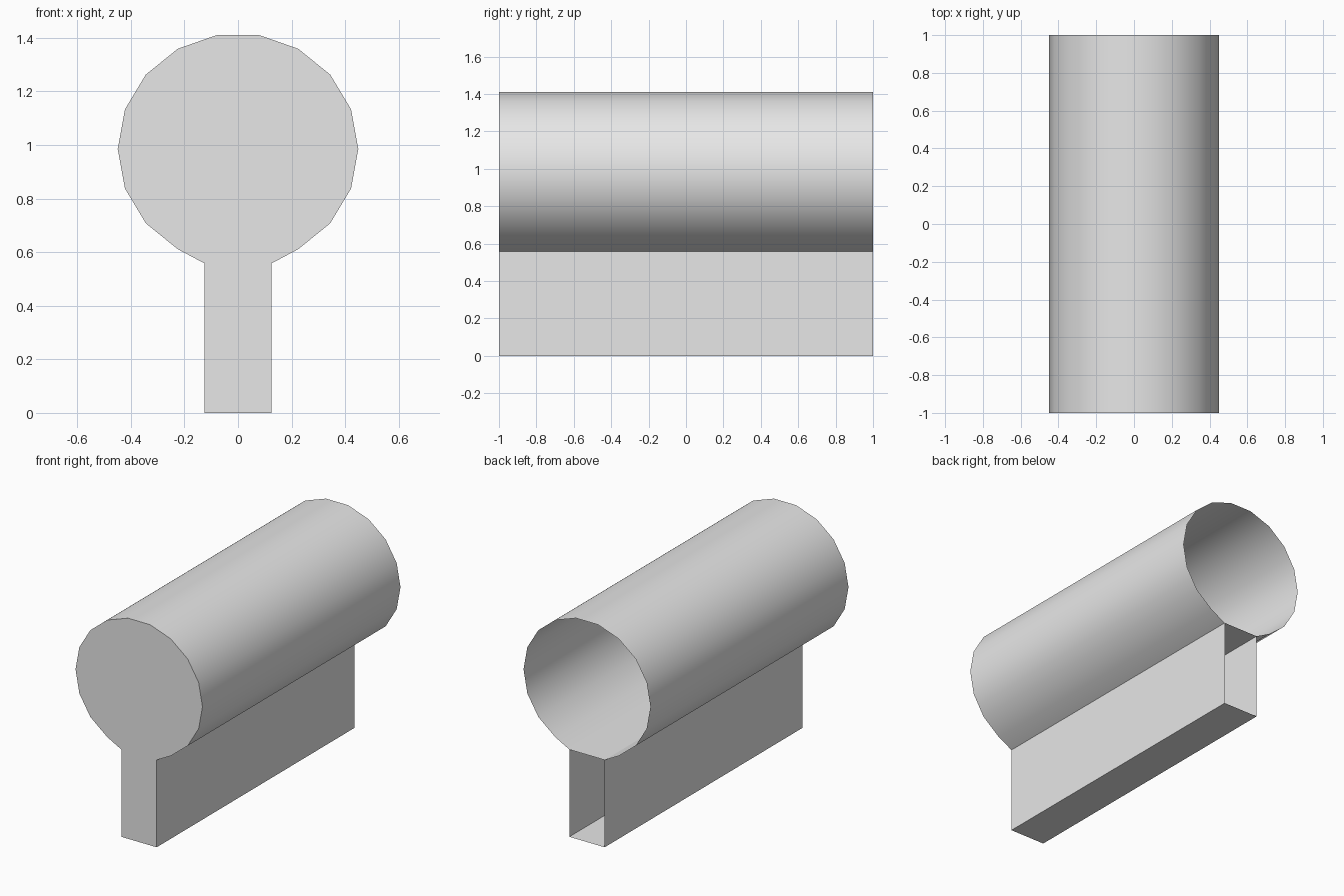
import bpy
import bmesh
from math import cos, sin, radians

cube = bpy.data.objects.get("Cube")
if cube:
    bpy.data.objects.remove(cube, do_unlink=True)

grey = bpy.data.materials.new("light_grey")
grey.use_nodes = True
GREY = (0.8, 0.8, 0.8, 1)
grey.diffuse_color = GREY
grey.node_tree.nodes["Principled BSDF"].inputs["Base Color"].default_value = GREY

SIDES = 18
RX, RZ, CENTRE_Z = 0.449, 0.432, 0.985
POST_X, POST_TOP = 0.125, 0.558


def shell(name, profile, closed):
    """Sweep an x-z profile from front to back, capped at the front only."""
    bm = bmesh.new()
    front = [bm.verts.new((x, -1, z)) for x, z in profile]
    back = [bm.verts.new((x, 1, z)) for x, z in profile]
    bm.faces.new(front)
    count = len(profile)
    for i in range(count if closed else count - 1):
        j = (i + 1) % count
        bm.faces.new((front[j], front[i], back[i], back[j]))
    mesh = bpy.data.meshes.new(name)
    bm.to_mesh(mesh)
    bm.free()
    mesh.materials.append(grey)
    obj = bpy.data.objects.new(name, mesh)
    bpy.context.collection.objects.link(obj)
    return obj


# Round barrel, open underneath where it meets the post
ring = [(RX * cos(a), CENTRE_Z + RZ * sin(a))
        for a in (radians(-80 + 360 / SIDES * i) for i in range(SIDES))]
ring[0] = (POST_X, POST_TOP)
ring[-1] = (-POST_X, POST_TOP)
barrel = shell("barrel", ring, False)

# Hollow square post, whose top is the barrel floor
post = shell("post", [(-POST_X, 0), (POST_X, 0),
                      (POST_X, POST_TOP), (-POST_X, POST_TOP)], True)

# Smooth barrel with a crisp front rim
bpy.ops.object.select_all(action="DESELECT")
barrel.select_set(True)
bpy.context.view_layer.objects.active = barrel
bpy.ops.object.shade_smooth_by_angle(angle=radians(35))
